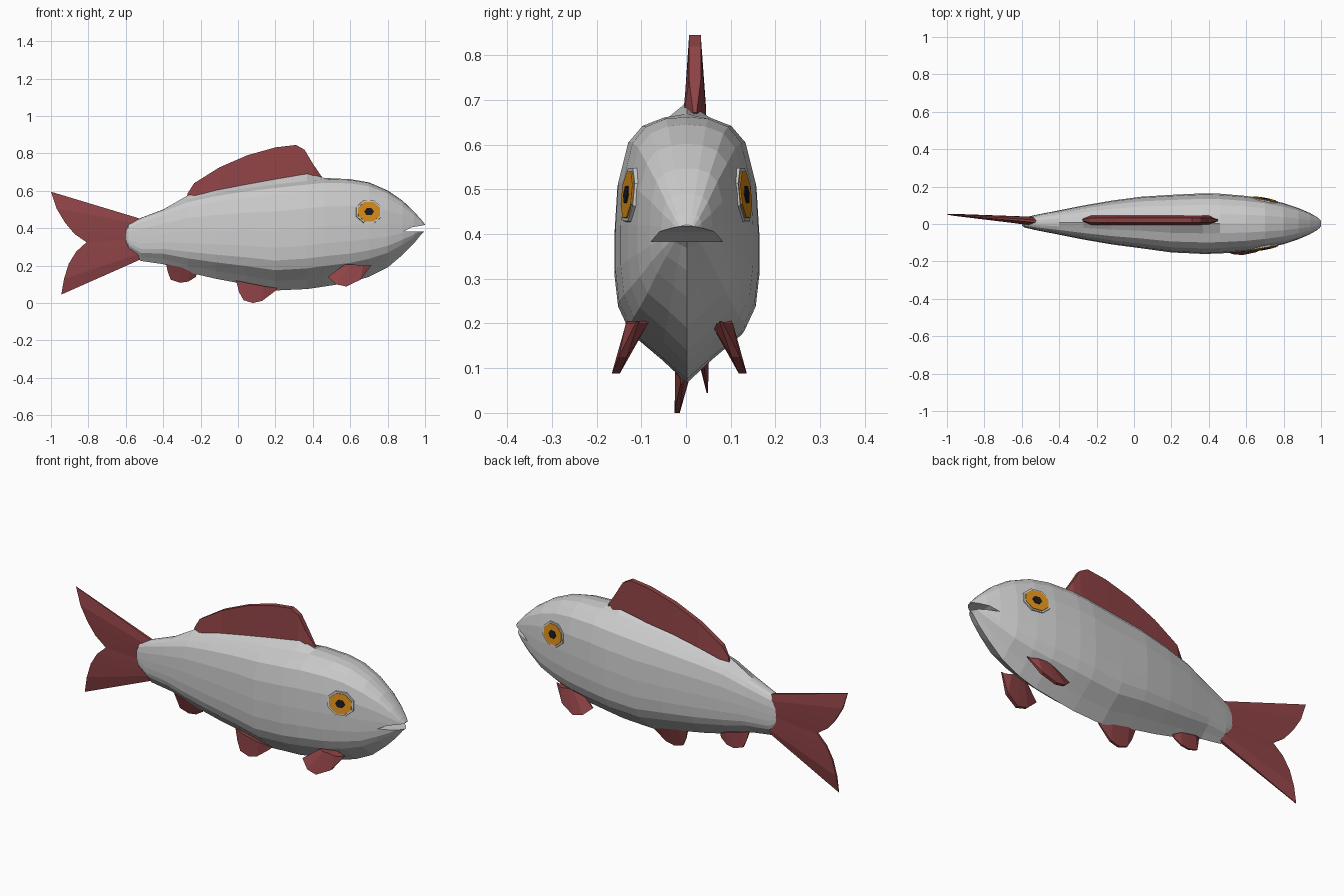
import bpy, bmesh, math
from mathutils import Vector, Matrix

if "Cube" in bpy.data.objects:
    bpy.data.objects.remove(bpy.data.objects["Cube"])


def material(name, col):
    m = bpy.data.materials.new(name)
    m.diffuse_color = (*col, 1)
    m.use_nodes = True
    m.node_tree.nodes["Principled BSDF"].inputs["Base Color"].default_value = m.diffuse_color
    return m


RED = material("fin red", (0.27, 0.055, 0.06))
ORANGE = material("iris orange", (0.7, 0.27, 0.01))
WHITE = material("eye white", (0.8, 0.8, 0.8))
BLACK = material("pupil black", (0.01, 0.01, 0.015))


def finish(name, bm, mat=None):
    bmesh.ops.recalc_face_normals(bm, faces=bm.faces)
    me = bpy.data.meshes.new(name)
    bm.to_mesh(me)
    bm.free()
    ob = bpy.data.objects.new(name, me)
    bpy.context.collection.objects.link(ob)
    if mat:
        me.materials.append(mat)
    return ob


def loft(rings):
    bm = bmesh.new()
    vs = [[bm.verts.new(p) for p in r] for r in rings]
    n = len(vs[0])
    for a, b in zip(vs, vs[1:]):
        for i in range(n):
            j = (i + 1) % n
            bm.faces.new((a[i], a[j], b[j], b[i]))
    bm.faces.new(vs[0])
    bm.faces.new(vs[-1])
    return bm


# Body: stations are x, top, bottom, half width, extra crest height
STATIONS = [
    (-0.60, .385, .325, .016, 0), (-0.585, .42, .28, .027, 0), (-0.52, .455, .225, .042, 0),
    (-0.40, .50, .208, .065, 0), (-0.27, .555, .165, .091, .02), (-0.12, .59, .13, .117, .02),
    (0.04, .617, .10, .138, .024), (0.20, .638, .067, .154, .028), (0.37, .657, .075, .162, .038),
    (0.46, .665, .088, .160, .004), (0.60, .662, .11, .148, 0), (0.70, .645, .14, .132, 0),
    (0.80, .602, .19, .11, 0), (0.88, .547, .258, .083, 0), (0.94, .49, .318, .057, 0),
    (0.98, .445, .368, .034, 0), (1.0, .42, .385, .018, 0)]
# Half cross-section: width fraction, height fraction
HALF = [(.32, .985), (.62, .92), (.82, .79), (.96, .48), (1, .12), (1, -.2),
        (.95, -.44), (.80, -.62), (.36, -.82)]

rings = []
for x, top, bot, w, crest in STATIONS:
    mid, h = (top + bot) / 2, (top - bot) / 2
    y0 = .008 if x < .2 else .002
    right = [(x, y0 + w * a, mid + h * b) for a, b in HALF]
    left = [(x, y0 - w * a, mid + h * b) for a, b in reversed(HALF)]
    rings.append([(x, y0, top + crest)] + right + [(x, y0, bot)] + left)
body = finish("body", loft(rings))

# Mouth wedge cut out of the body
wedge = [(.885, .383), (.93, .405), (1.04, .424), (1.04, .383)]
cutter = finish("mouth_cutter", loft([[(x, y, z) for x, z in wedge] for y in (-.3, .3)]))
cutter.hide_render = True
cutter.hide_set(True)
mod = body.modifiers.new("mouth", 'BOOLEAN')
mod.operation = 'DIFFERENCE'
mod.solver = 'EXACT'
mod.object = cutter


# Fins: a strip from root points to edge points, with thickness at both
def fin(name, root, edge, centre, t_root, t_edge):
    n = len(root)
    sections = []
    for i, (r, e) in enumerate(zip(root, edge)):
        k = .3 if i in (0, n - 1) else 1
        pts = []
        for (x, z), t, s in ((r, t_root, -1), (e, t_edge, -1), (e, t_edge, 1), (r, t_root, 1)):
            pts.append((x, centre(x, z) + s * t * k, z))
        sections.append(pts)
    return finish(name, loft(sections), RED)


fin("dorsal_fin",
    [(-.275, .56), (-.23, .57), (-.1, .60), (.05, .63), (.2, .65), (.3, .67), (.36, .68), (.40, .67), (.44, .66)],
    [(-.27, .585), (-.235, .64), (-.1, .725), (.05, .79), (.2, .832), (.31, .845), (.355, .82), (.40, .745), (.45, .672)],
    lambda x, z: .02, .025, .013)

fin("tail_fin",
    [(-.51, .447), (-.51, .42), (-.53, .39), (-.54, .36), (-.55, .34), (-.54, .32), (-.53, .29), (-.51, .27), (-.51, .238)],
    [(-1.0, .595), (-.97, .505), (-.925, .43), (-.875, .37), (-.81, .325), (-.865, .275), (-.905, .21), (-.93, .13), (-.945, .045)],
    lambda x, z: .012 + (-.5 - x) * .08, .024, .005)

fin("anal_fin",
    [(-.385, .21), (-.35, .2), (-.30, .19), (-.26, .18), (-.22, .16)],
    [(-.375, .165), (-.36, .125), (-.31, .108), (-.265, .115), (-.225, .14)],
    lambda x, z: .01 + (.2 - z) * .2, .018, .005)

fin("ventral_fin",
    [(-.01, .12), (.04, .11), (.09, .10), (.14, .09), (.21, .08)],
    [(.005, .06), (.03, .015), (.08, .0), (.13, .012), (.20, .065)],
    lambda x, z: -.02 + z * .15, .018, .006)

# Pectoral pair, splayed outwards
for side, s in (("right", -1), ("left", 1)):
    fin(side + "_pectoral_fin",
        [(.57, .205), (.60, .205), (.63, .205), (.67, .2), (.70, .2)],
        [(.48, .14), (.525, .10), (.58, .088), (.655, .125), (.715, .205)],
        lambda x, z, s=s: -.015 + s * (.095 + (.2 - z) * .42), .025, .009)

# Eyes: white rim, iris and pupil as stacked flat discs
for side, s in (("right", -1), ("left", 1)):
    for part, rx, rz, out, sides, mat in (("eye_rim", .079, .068, .004, 8, WHITE),
                                          ("iris", .068, .059, .007, 8, ORANGE),
                                          ("pupil", .027, .023, .010, 6, BLACK)):
        bm = bmesh.new()
        bmesh.ops.create_cone(bm, cap_ends=True, segments=sides, radius1=1, radius2=.95, depth=1)
        normal = Vector((.19, s, .10)).normalized()
        turn = normal.to_track_quat('Z', 'Y').to_matrix().to_4x4()
        # track quaternion keeps local Y upwards, so local X runs along the body
        spin = Matrix.Rotation(math.pi / sides, 4, 'Z')
        size = Matrix.Diagonal((rx, rz, .02, 1))
        spot = Vector((.70, .001 + s * .127, .488)) + normal * (out - .01)
        bm.transform(Matrix.Translation(spot) @ turn @ size @ spin)
        finish(side + "_" + part, bm, mat)
